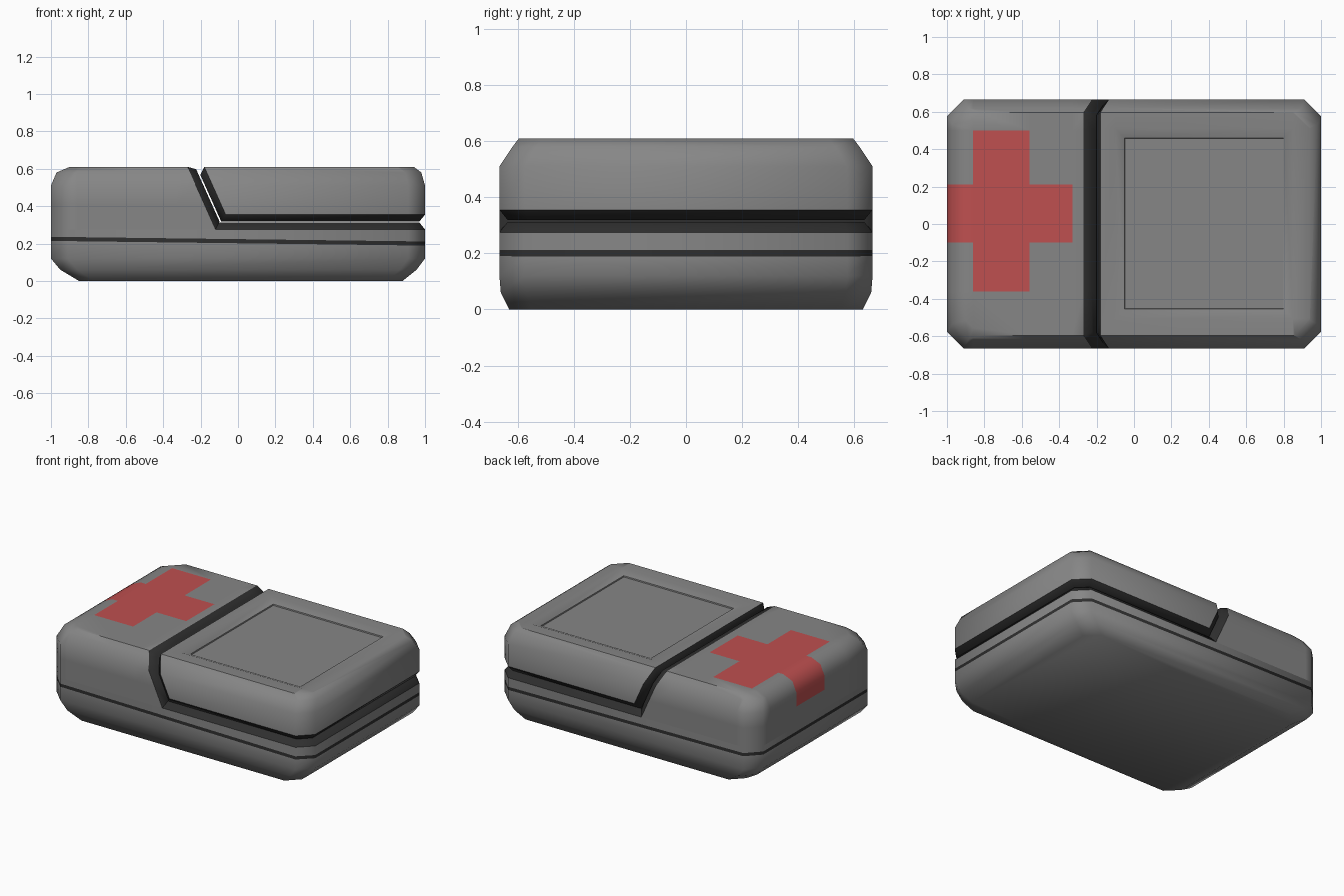
import bpy, bmesh, math
from mathutils import Vector

if "Cube" in bpy.data.objects:
    bpy.data.objects.remove(bpy.data.objects["Cube"])

GREY, DARK, RED = 0, 1, 2
mats = []
for name, col in (("grey_shell", (0.24, 0.24, 0.24)),
                  ("dark_groove", (0.028, 0.028, 0.028)),
                  ("red_cross", (0.52, 0.08, 0.08))):
    m = bpy.data.materials.new(name)
    m.diffuse_color = (*col, 1)
    m.use_nodes = True
    m.node_tree.nodes["Principled BSDF"].inputs["Base Color"].default_value = m.diffuse_color
    mats.append(m)

# Hull cross-sections: z, left x, right x, half depth, corner cut
RINGS = [(0.00, -0.85, 0.88, 0.63, 0.08),
         (0.06, -0.95, 0.955, 0.66, 0.09),
         (0.12, -1.0, 1.0, 0.665, 0.09),
         (0.51, -1.0, 1.0, 0.665, 0.09),
         (0.58, -0.97, 0.98, 0.618, 0.085),
         (0.61, -0.90, 0.94, 0.595, 0.08)]
SLANT = Vector((0.335, 0, 0.15)).normalized()   # normal of sloping groove
UP = Vector((0, 0, 1))


def hull():
    bm = bmesh.new()
    loops = []
    for z, a, b, y, c in RINGS:
        pts = [(a + c, -y), (b - c, -y), (b, c - y), (b, y - c),
               (b - c, y), (a + c, y), (a, y - c), (a, c - y)]
        loops.append([bm.verts.new((px, py, z)) for px, py in pts])
    for lo, hi in zip(loops, loops[1:]):
        for i in range(8):
            j = (i + 1) % 8
            bm.faces.new((lo[i], lo[j], hi[j], hi[i]))
    bm.faces.new(loops[0][::-1])
    bm.faces.new(loops[-1])
    return bm


def slice_only(bm, co, no, faces=None):
    if faces is None:
        geom = bm.verts[:] + bm.edges[:] + bm.faces[:]
    else:
        geom = list({v for f in faces for v in f.verts}) + \
               list({e for f in faces for e in f.edges}) + list(faces)
    bmesh.ops.bisect_plane(bm, geom=geom, dist=1e-5, plane_co=co, plane_no=no)


def cut_away(bm, co, no):
    """Remove the side the normal points to and close it with a dark cap."""
    r = bmesh.ops.bisect_plane(bm, geom=bm.verts[:] + bm.edges[:] + bm.faces[:],
                               dist=1e-5, plane_co=co, plane_no=no, clear_outer=True)
    edges = [e for e in r["geom_cut"] if isinstance(e, bmesh.types.BMEdge)]
    caps = bmesh.ops.edgenet_fill(bm, edges=edges)["faces"]
    for f in caps:
        f.material_index = DARK
    bmesh.ops.recalc_face_normals(bm, faces=bm.faces[:])
    return caps


def bevel_caps(bm, caps):
    """Slope the cap rims to form one half of the V groove."""
    r = bmesh.ops.inset_region(bm, faces=caps, thickness=0.03, depth=0.037,
                               use_even_offset=True)
    for f in r["faces"]:
        f.material_index = DARK


def finish(bm, name):
    bm.normal_update()
    for f in bm.faces:
        f.smooth = True
    for e in bm.edges:
        if len(e.link_faces) == 2:
            a, b = e.link_faces
            rim = (a.material_index == DARK) != (b.material_index == DARK)
            bend = a.normal.angle(b.normal, 0)
            e.smooth = not (bend > math.radians(52) or (rim and bend > 0.3))
    me = bpy.data.meshes.new(name)
    bm.to_mesh(me)
    bm.free()
    for m in mats:
        me.materials.append(m)
    ob = bpy.data.objects.new(name, me)
    bpy.context.collection.objects.link(ob)
    return ob


# Lower body with a thin, slightly tilted dark seam
bm = hull()
tilt = Vector((0.0125, 0, 1))
for z in (0.2015, 0.2235):
    slice_only(bm, (0, 0, z), tilt)
for f in bm.faces:
    c = f.calc_center_median()
    if 0.2015 < c.dot(tilt) < 0.2235:
        f.material_index = DARK
bevel_caps(bm, cut_away(bm, (0, 0, 0.275), UP))
finish(bm, "lower_body")

# Raised left end, carrying the painted cross
bm = hull()
base = cut_away(bm, (0, 0, 0.275), -UP)
side = cut_away(bm, (-0.27, 0, 0.61), SLANT)
bevel_caps(bm, side)
bmesh.ops.delete(bm, geom=[f for f in bm.faces if f.normal.z < -0.99], context="FACES")
for x in (-0.86, -0.56, -0.33):
    slice_only(bm, (x, 0, 0), (1, 0, 0))
for y in (-0.36, -0.10, 0.21, 0.50):
    slice_only(bm, (0, y, 0), (0, 1, 0))
slice_only(bm, (0, 0, 0.41), UP)
for f in bm.faces:
    c = f.calc_center_median()
    upright = -0.86 < c.x < -0.56 and -0.36 < c.y < 0.50
    across = c.x < -0.33 and -0.10 < c.y < 0.21
    if f.material_index == GREY and c.z > 0.41 and (upright or across):
        f.material_index = RED
finish(bm, "cross_end")

# Lid on the right with a recessed top panel
bm = hull()
cut_away(bm, (0, 0, 0.355), -UP)
cut_away(bm, (-0.18, 0, 0.61), -SLANT)
bevel_caps(bm, [f for f in bm.faces if f.material_index == DARK])
bm.normal_update()


def top_faces():
    return [f for f in bm.faces if f.normal.z > 0.99 and f.calc_center_median().z > 0.6]


for co, no in (((-0.10, 0, 0), (1, 0, 0)), ((0.85, 0, 0), (1, 0, 0)),
               ((0, -0.505, 0), (0, 1, 0)), ((0, 0.51, 0), (0, 1, 0))):
    slice_only(bm, co, no, top_faces())
    bm.normal_update()
panel = min(top_faces(), key=lambda f: (f.calc_center_median() - Vector((0.375, 0, 0.61))).length)
bmesh.ops.inset_region(bm, faces=[panel], thickness=0.05, depth=-0.02, use_even_offset=True)
bmesh.ops.inset_region(bm, faces=[panel], thickness=0.002, depth=-0.008, use_even_offset=True)
finish(bm, "lid")
